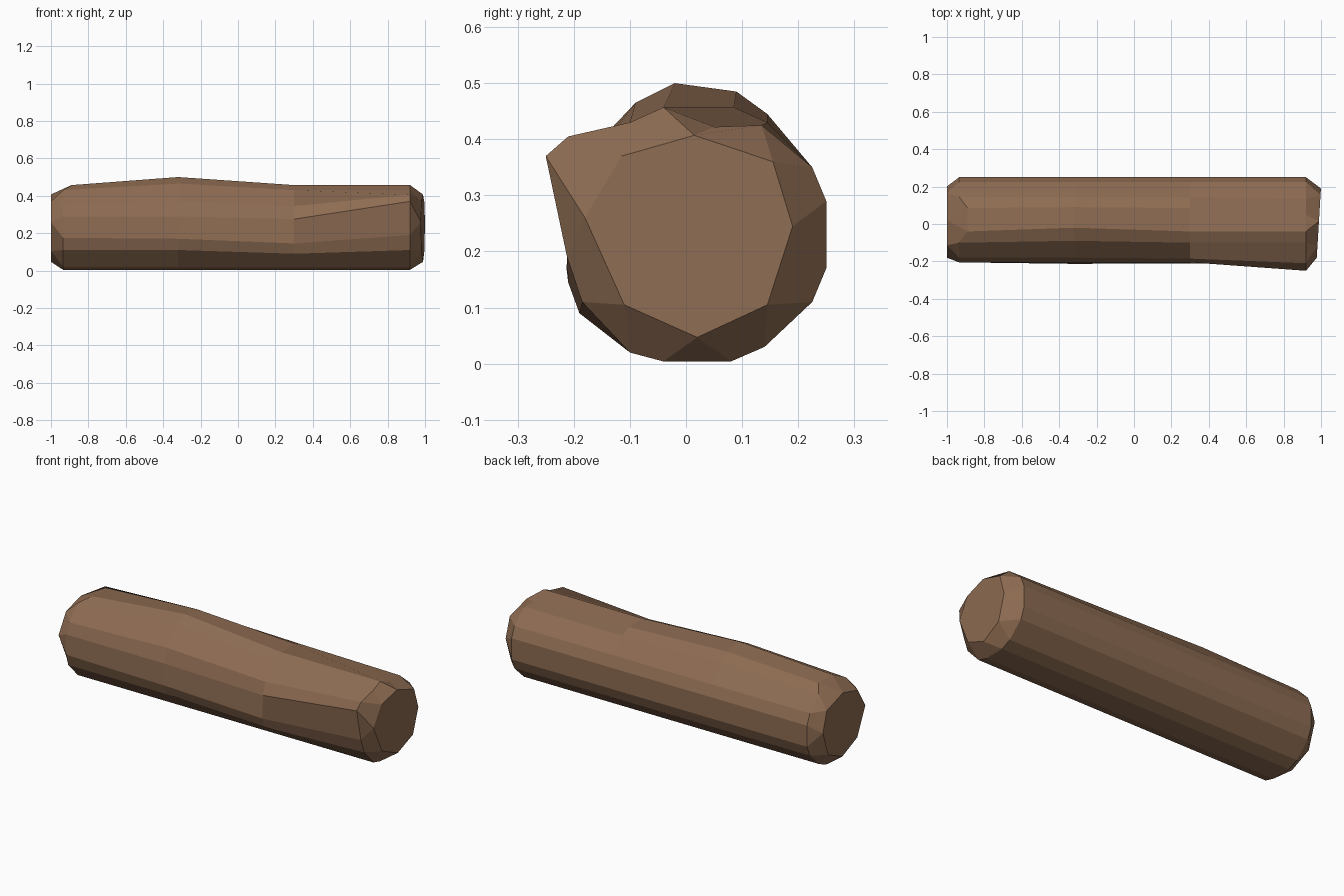
import bpy, bmesh

if "Cube" in bpy.data.objects:
    bpy.data.objects.remove(bpy.data.objects["Cube"])

# Bark colour
bark = bpy.data.materials.new("brown_bark")
bark.diffuse_color = (0.27, 0.15, 0.085, 1)
bark.use_nodes = True
bark.node_tree.nodes["Principled BSDF"].inputs["Base Color"].default_value = bark.diffuse_color

# Basic bevelled-octagon cross-section (y, z), seen from the right end
BASE = [(.25, .17), (.25, .29), (.225, .35), (.145, .43), (.085, .457), (-.04, .457),
        (-.10, .43), (-.18, .35), (-.205, .29), (-.205, .175), (-.187, .11), (-.10, .02),
        (-.04, .004), (.08, .004), (.14, .03), (.225, .11)]

# Stations along the log: x, and the corners that differ there (hump, dent, knot)
STATIONS = [
    (-.935, {}),
    (-.32, {3: (.145, .445), 4: (.09, .485), 5: (-.02, .5), 6: (-.09, .465),
            7: (-.18, .37), 9: (-.213, .17)}),
    (.30, {7: (-.185, .345), 8: (-.205, .275), 9: (-.21, .145), 10: (-.19, .09)}),
    (.92, {3: (.135, .425), 4: (.05, .422), 7: (-.21, .405), 8: (-.25, .37),
           9: (-.212, .19), 10: (-.185, .11)}),
]
# Eight-sided end cut, one corner per long side of the cross-section
CUT = [(.19, .245), (.155, .36), (.015, .407), (-.115, .37),
       (-.18, .26), (-.11, .105), (.02, .047), (.145, .105)]

bm = bmesh.new()
rings = []
for x, changes in STATIONS:
    ring = []
    for i, p in enumerate(BASE):
        y, z = changes.get(i, p)
        ring.append(bm.verts.new((x, y, z)))
    rings.append(ring)
for i in (4, 5):                      # slanted upper rim at the left end
    rings[0][i].co.x = -.89

# Log sides
for a, b in zip(rings, rings[1:]):
    for i in range(16):
        j = (i + 1) % 16
        bm.faces.new((a[i], a[j], b[j], b[i]))


def close_end(ring, corners):
    """Chamfered end: triangle on each long side, quad on each short side."""
    cap = [bm.verts.new(c) for c in corners]
    for k in range(8):
        n = (k + 1) % 8
        bm.faces.new((ring[2 * k], ring[2 * k + 1], cap[k]))
        bm.faces.new((ring[2 * k + 1], ring[2 * n], cap[n], cap[k]))
    bm.faces.new(cap)


# Right cut leans slightly; left cut is upright
close_end(rings[-1], [(.988 + .06 * y, y, z) for y, z in CUT])
close_end(rings[0], [(-1, y * 1.03 + .005, z) for y, z in CUT])

bmesh.ops.recalc_face_normals(bm, faces=bm.faces)
mesh = bpy.data.meshes.new("log")
bm.to_mesh(mesh)
bm.free()
mesh.materials.append(bark)
log = bpy.data.objects.new("log", mesh)
bpy.context.collection.objects.link(log)
